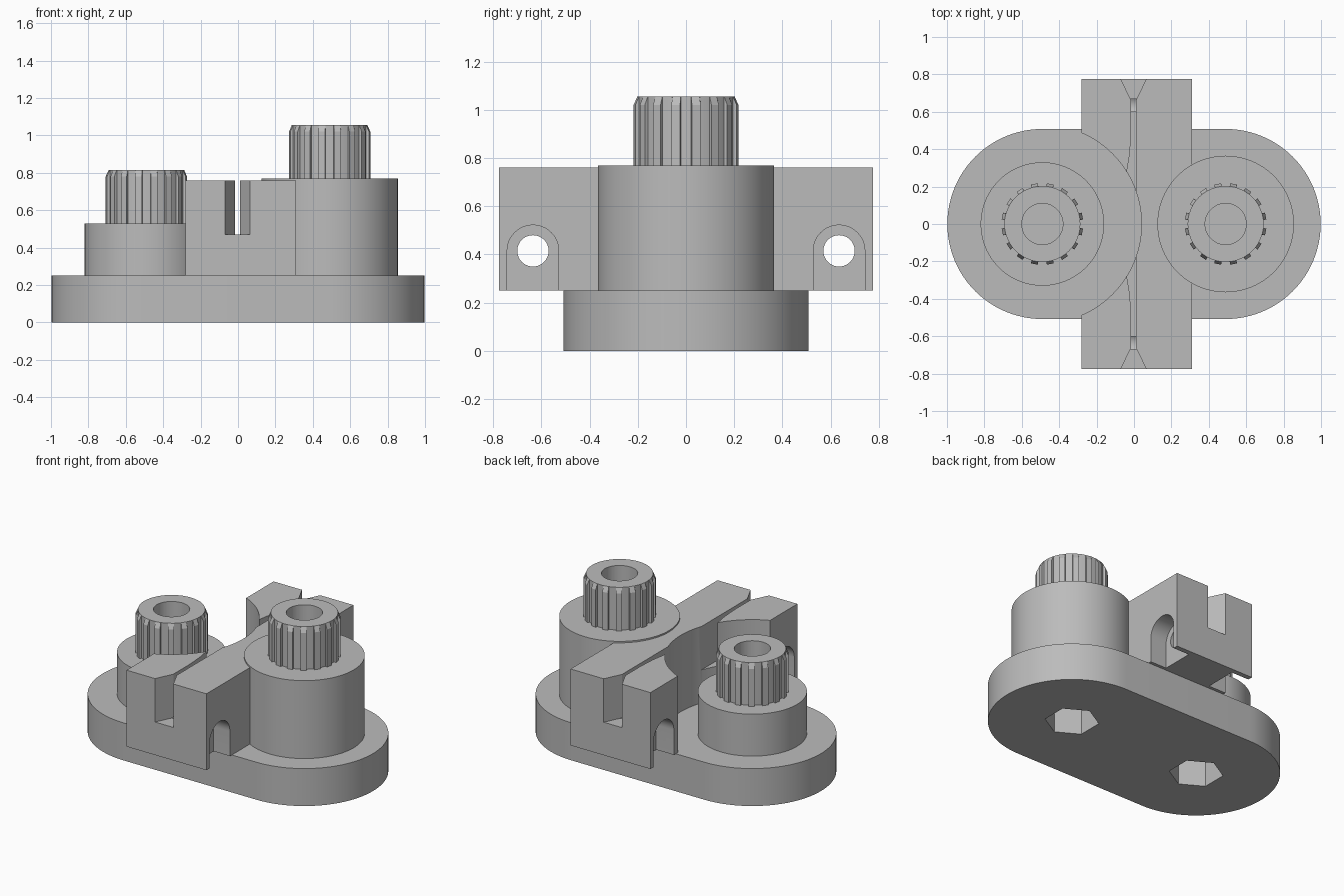
import bpy, bmesh
from math import sin, cos, pi, radians

cube = bpy.data.objects.get("Cube")
if cube:
    bpy.data.objects.remove(cube, do_unlink=True)

grey = bpy.data.materials.new("plain grey")
grey.use_nodes = True
grey.diffuse_color = (0.5, 0.5, 0.5, 1)
grey.node_tree.nodes["Principled BSDF"].inputs["Base Color"].default_value = (0.5, 0.5, 0.5, 1)

POST_X = 0.49
BASE_TOP = 0.25


def arc(cx, cy, r, start, end, n):
    """Points on an arc, angles in degrees, both ends included."""
    angles = [radians(start + (end - start) * i / n) for i in range(n + 1)]
    return [(cx + r * cos(a), cy + r * sin(a)) for a in angles]


def circle(cx, cy, r, n=64):
    return arc(cx, cy, r, 0, 360, n)[:-1]


def finish(name, bm):
    bmesh.ops.recalc_face_normals(bm, faces=bm.faces)
    mesh = bpy.data.meshes.new(name)
    bm.to_mesh(mesh)
    bm.free()
    mesh.materials.append(grey)
    obj = bpy.data.objects.new(name, mesh)
    bpy.context.collection.objects.link(obj)
    return obj


def prism(name, outline, low, high, along_x=False):
    """Extrude an outline along z, or a (y, z) outline along x."""
    bm = bmesh.new()
    place = (lambda a, b: (low, a, b)) if along_x else (lambda a, b: (a, b, low))
    face = bm.faces.new([bm.verts.new(place(a, b)) for a, b in outline])
    new = bmesh.ops.extrude_face_region(bm, geom=[face])["geom"]
    step = (high - low, 0, 0) if along_x else (0, 0, high - low)
    bmesh.ops.translate(bm, vec=step, verts=[v for v in new if isinstance(v, bmesh.types.BMVert)])
    return finish(name, bm)


def tube(name, rings):
    """Skin a closed chain of equal-length rings, each (points, z)."""
    bm = bmesh.new()
    loops = [[bm.verts.new((x, y, z)) for x, y in pts] for pts, z in rings]
    for a, b in zip(loops, loops[1:] + loops[:1]):
        for i in range(len(a)):
            j = (i + 1) % len(a)
            bm.faces.new((a[i], a[j], b[j], b[i]))
    bmesh.ops.remove_doubles(bm, verts=bm.verts, dist=1e-5)
    return finish(name, bm)


def cut(obj, cutter):
    mod = obj.modifiers.new("cut", "BOOLEAN")
    mod.operation = "DIFFERENCE"
    mod.solver = "EXACT"
    mod.object = cutter
    bpy.context.view_layer.objects.active = obj
    bpy.ops.object.modifier_apply(modifier=mod.name)
    bpy.data.objects.remove(cutter, do_unlink=True)


def smooth(obj):
    bpy.ops.object.select_all(action="DESELECT")
    obj.select_set(True)
    bpy.context.view_layer.objects.active = obj
    bpy.ops.object.shade_smooth_by_angle(angle=radians(20))


# Rounded base with a hexagonal nut pocket under each post
stadium = arc(POST_X, 0, 0.508, -90, 90, 48) + arc(-POST_X, 0, 0.508, 90, 270, 48)
base = prism("base", stadium, 0, BASE_TOP)
for x in (-POST_X, POST_X):
    hexagon = arc(x, 0, 0.165, 30, 330, 5)
    cut(base, prism("nut_cutter", hexagon, -0.1, 0.2))
smooth(base)

# Crossbar
bar = prism("crossbar", [(-0.28, -0.775), (0.31, -0.775), (0.31, 0.775), (-0.28, 0.775)],
            BASE_TOP, 0.76)
# round clearance around the low post
cut(bar, prism("clearance_cutter", circle(-POST_X, 0, 0.53, 128), 0.1, 1))
# guide slot, funnelled at both ends and easing into the clearance
left = [(-0.075, 0.785), (-0.015, 0.66), (-0.015, 0.5), (-0.022, 0.38), (-0.04, 0.27)]
right = [(0.01, 0.66), (0.07, 0.785)]
slot = (left + [(x, -y) for x, y in reversed(left)]
        + [(x, -y) for x, y in reversed(right)] + right)
cut(bar, prism("slot_cutter", slot, 0.47, 1))
# bolt holes with arched pockets on both faces
for y in (-0.635, 0.635):
    cut(bar, prism("bolt_cutter", circle(y, 0.415, 0.065, 48), -0.5, 0.5, True))
    arch = [(y - 0.107, 0.2), (y + 0.107, 0.2)] + arc(y, 0.415, 0.107, 0, 180, 24)
    for low, high in ((-0.4, -0.15), (0.19, 0.4)):
        cut(bar, prism("pocket_cutter", arch, low, high, True))
smooth(bar)


def gear_ring(cx, core, tip, teeth=16):
    """Outline of a core circle with narrow ribs standing on it."""
    pts = []
    for i in range(teeth):
        mid = 2 * pi * (i + 0.5) / teeth
        for offset, r in ((-0.09, core), (-0.085, tip), (0.085, tip), (0.09, core),
                          (pi / teeth, core)):
            pts.append((cx + r * cos(mid + offset), r * sin(mid + offset)))
    return pts


# Posts, each with a ribbed and bored knob on top
for side, x, radius, top in (("low", -POST_X, 0.33, 0.53), ("tall", POST_X, 0.365, 0.77)):
    post = prism(side + "_post", circle(x, 0, radius, 96), 0.22, top)
    cut(post, prism("bore_cutter", circle(x, 0, 0.11, 80), 0.28, 2))
    smooth(post)
    ribbed, plain = gear_ring(x, 0.203, 0.219), gear_ring(x, 0.203, 0.203)
    bore = gear_ring(x, 0.11, 0.11)
    knob = tube(side + "_knob", [(bore, top), (ribbed, top), (ribbed, top + 0.25),
                                 (plain, top + 0.285), (bore, top + 0.285)])
    smooth(knob)
